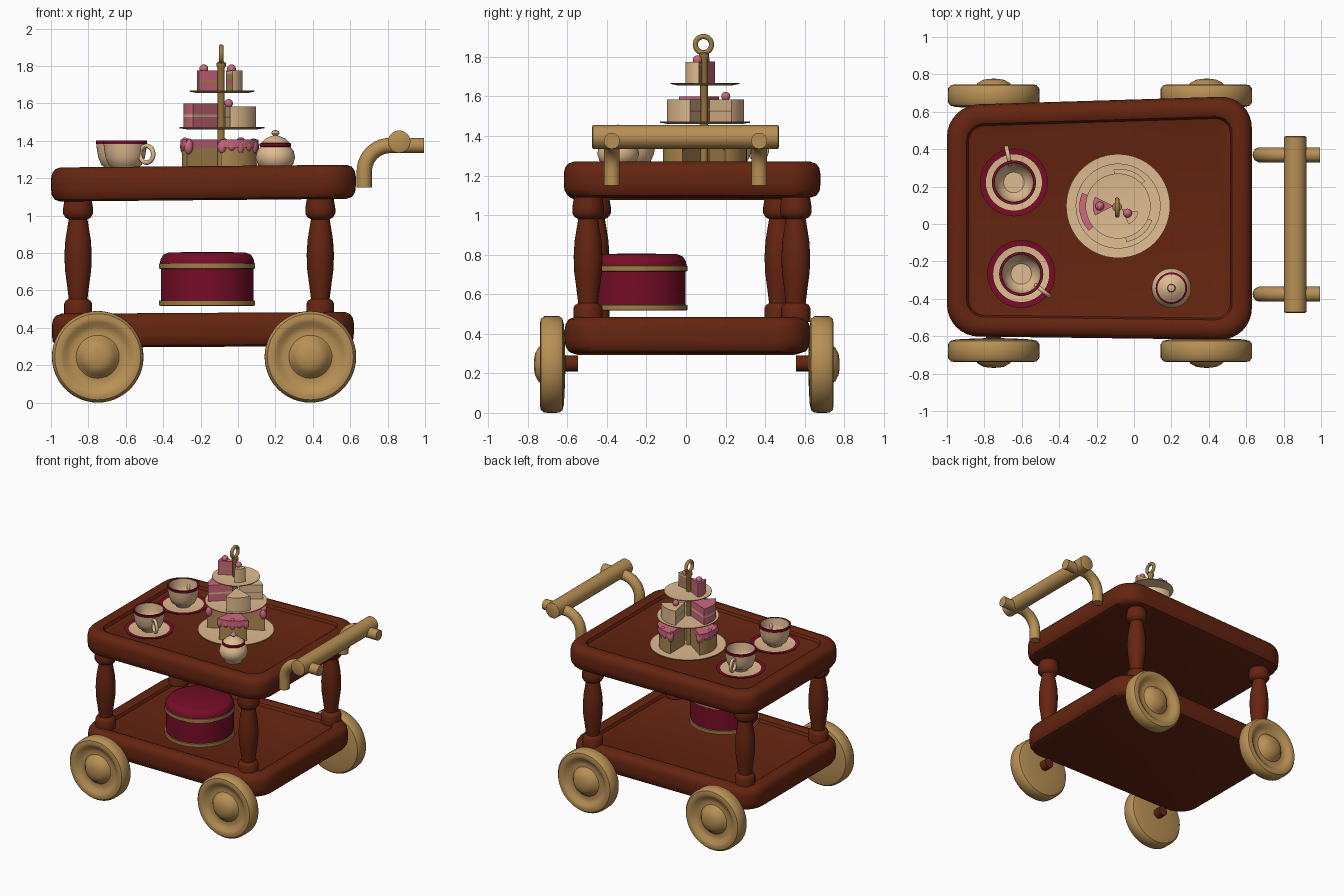
import bpy, bmesh
from math import sin, cos, pi, radians
from mathutils import Matrix, Vector

if "Cube" in bpy.data.objects:
    bpy.data.objects.remove(bpy.data.objects["Cube"])


def material(name, r, g, b):
    m = bpy.data.materials.new(name)
    m.use_nodes = True
    m.diffuse_color = (r, g, b, 1)
    bsdf = m.node_tree.nodes["Principled BSDF"]
    bsdf.inputs["Base Color"].default_value = (r, g, b, 1)
    bsdf.inputs["Roughness"].default_value = 0.6
    return m


MAHOGANY = material("mahogany", 0.13, 0.018, 0.005)
OAK = material("light oak", 0.48, 0.28, 0.09)
MAROON = material("maroon", 0.18, 0.004, 0.02)
CREAM = material("cream", 0.74, 0.50, 0.28)
PINK = material("pink icing", 0.62, 0.14, 0.21)
GOLD = material("gold", 0.36, 0.21, 0.06)
SPONGE = material("sponge", 0.42, 0.25, 0.08)


def loft(name, rings, mats, pick=lambda i, j: 0, matrix=Matrix()):
    """Skin equal-length rings, cap both ends; pick(strip, column) gives the material."""
    bm = bmesh.new()
    loops = [[bm.verts.new(matrix @ Vector(p)) for p in ring] for ring in rings]
    n = len(loops[0])
    for i in range(len(loops) - 1):
        for j in range(n):
            k = (j + 1) % n
            f = bm.faces.new((loops[i][j], loops[i][k], loops[i + 1][k], loops[i + 1][j]))
            f.material_index = pick(i, j)
    bm.faces.new(loops[0][::-1]).material_index = pick(0, 0)
    bm.faces.new(loops[-1]).material_index = pick(len(loops) - 2, 0)
    bmesh.ops.recalc_face_normals(bm, faces=bm.faces)
    me = bpy.data.meshes.new(name)
    bm.to_mesh(me)
    bm.free()
    for m in mats:
        me.materials.append(m)
    ob = bpy.data.objects.new(name, me)
    bpy.context.collection.objects.link(ob)
    return ob


def lathe(name, profile, at, mats, strips="", rot=0, n=40):
    """Turn (radius, height) points; strips holds one material digit per segment."""
    rings = [[(max(r, 0.004) * cos(2 * pi * j / n), max(r, 0.004) * sin(2 * pi * j / n), z)
              for j in range(n)] for r, z in profile]
    m = Matrix.Translation(at) @ Matrix.Rotation(radians(rot), 4, "X")
    return loft(name, rings, mats, lambda i, j: int(strips[i]) if strips else 0, m)


def ball(name, at, radius, mat, stretch=1):
    pts = [(radius * sin(pi * i / 8), -radius * stretch * cos(pi * i / 8)) for i in range(9)]
    return lathe(name, pts, at, [mat], n=16)


def torus(name, at, major, minor, mat, turn):
    """Upright ring whose plane holds z and the horizontal direction turn."""
    bpy.ops.mesh.primitive_torus_add(major_segments=32, minor_segments=10, location=at,
                                     major_radius=major, minor_radius=minor,
                                     rotation=(pi / 2, 0, turn))
    ob = bpy.context.object
    ob.name = name
    ob.data.materials.append(mat)


# Trays: rounded slabs with a soft rim and a shallow recess, a little wider at the handle end
def tray(name, z0, x0, x1, front, back, tilt):
    profile = [(.05, 0), (.02, .01), (.004, .035), (0, .07), (0, .12), (.006, .15), (.022, .172),
               (.05, .182), (.085, .182), (.105, .172), (.115, .15), (.13, .145)]
    rings = []
    for inset, z in profile:
        rad = .17 - inset * .75
        ring = []
        for c, (sx, sy) in enumerate([(1, 1), (-1, 1), (-1, -1), (1, -1)]):
            for s in range(9):
                a = pi / 2 * (c + s / 8)
                x = (x1 - inset - rad if sx > 0 else x0 + inset + rad) + rad * cos(a)
                t = (x - x0) / (x1 - x0)
                edge = back[0] + (back[1] - back[0]) * t if sy > 0 else \
                    front[0] + (front[1] - front[0]) * t
                ring.append((x, edge - sy * (inset + rad) + rad * sin(a), z0 + z + tilt * t))
        rings.append(ring)
    return loft(name, rings, [MAHOGANY])


tray("upper_tray", 1.075, -1, .63, (-.6, -.62), (.635, .685), .015)
tray("lower_tray", .293, -.995, .62, (-.6, -.615), (.6, .63), .01)

# Turned legs
leg = [(.074, .46), (.074, .53), (.066, .545), (.05, .555), (.058, .62), (.07, .71), (.073, .79),
       (.068, .87), (.055, .95), (.05, .98), (.068, .99), (.08, 1.01), (.08, 1.04), (.07, 1.1)]
for side, x, y in [("front_right", -.855, -.46), ("front_left", .44, -.495),
                   ("back_right", -.855, .47), ("back_left", .44, .555)]:
    lathe(side + "_leg", leg, (x, y, 0), [MAHOGANY], n=28)

# Wheels with domed hubs, and their axle stubs
wheel = [(0, -.008), (.12, -.004), (.2, 0), (.232, .008), (.244, .025), (.245, .06), (.244, .1),
         (.23, .117), (.205, .122), (.185, .115), (.165, .098), (.14, .09), (.115, .093),
         (.1, .108), (.085, .13), (.055, .146), (.025, .151), (0, .152)]
for x in (-.75, .387):
    for row, y, rot in (("front", -.617, 90), ("back", .625, -90)):
        lathe(row + "_wheel", wheel, (x, y, .245), [OAK], rot=rot, n=48)
        lathe(row + "_axle", [(.04, -.07), (.04, .02)], (x, y, .25), [MAHOGANY], rot=rot, n=16)

# Push handle: a bar on two bent arms
lathe("handle_bar", [(.05, -.475), (.06, -.47), (.06, .465), (.05, .47)],
      (.862, 0, 1.395), [OAK], rot=-90)
path = [(.675, 1.15), (.675, 1.2)]
path += [(.815 - .14 * cos(a * pi / 20), 1.235 + .14 * sin(a * pi / 20)) for a in range(11)]
path += [(.9, 1.375), (.995, 1.375)]
for y in (-.375, .37):
    cu = bpy.data.curves.new("handle_arm", "CURVE")
    cu.dimensions = "3D"
    cu.bevel_depth = .041
    cu.bevel_resolution = 5
    cu.use_fill_caps = True
    sp = cu.splines.new("POLY")
    sp.points.add(len(path) - 1)
    for p, (x, z) in zip(sp.points, path):
        p.co = (x, y, z, 1)
    cu.materials.append(OAK)
    bpy.context.collection.objects.link(bpy.data.objects.new("handle_arm", cu))

# Round box on the lower tray
lathe("round_box", [(.245, .517), (.257, .52), (.257, .545), (.248, .547), (.248, .715),
                    (.257, .717), (.257, .743), (.252, .745), (.25, .765), (.235, .79),
                    (.205, .803), (0, .806)],
      (-.165, -.25, 0), [MAROON, GOLD], "11100110000", n=56)

# Cups on saucers
cup = [(.055, 1.238), (.06, 1.25), (.088, 1.27), (.105, 1.31), (.112, 1.35), (.116, 1.383),
       (.118, 1.402), (.104, 1.402), (.1, 1.35), (.085, 1.29), (.055, 1.262), (0, 1.262)]
saucer = [(.08, 1.222), (.178, 1.242), (.181, 1.248), (.15, 1.246), (.08, 1.235), (0, 1.235)]
for x, y, turn in ((-.642, .222, 102), (-.603, -.267, -38)):
    a = radians(turn)
    lathe("cup", cup, (x, y, 0), [CREAM, MAROON], "00000110000")
    lathe("saucer", saucer, (x, y, 0), [CREAM, MAROON], "01100")
    torus("cup_handle", (x + .145 * cos(a), y + .145 * sin(a), 1.328), .045, .012, CREAM, a)

# Sugar bowl with lid
lathe("sugar_bowl", [(.06, 1.222), (.065, 1.245), (.095, 1.275), (.106, 1.31), (.098, 1.345),
                     (.08, 1.368), (.084, 1.372), (.084, 1.385), (.074, 1.39), (.055, 1.41),
                     (.025, 1.424), (.012, 1.428), (.022, 1.44), (.018, 1.452), (0, 1.457)],
      (.2, -.343, 0), [CREAM, MAROON], "00000111000000")

# Three-tier cake stand
SX, SY = -.085, .096
for tier, r, z in (("bottom", .278, 1.228), ("middle", .227, 1.46), ("top", .174, 1.656)):
    lathe(tier + "_plate", [(r * .8, z), (r, z + .007), (r, z + .013), (r * .9, z + .011), (0, z + .011)],
          (SX, SY, 0), [CREAM, GOLD], "0100", n=56)
lathe("stand_pole", [(.019, 1.23), (.019, 1.79), (.026, 1.8), (.026, 1.815), (.01, 1.825)],
      (SX - .005, SY - .005, 0), [GOLD], n=20)
torus("stand_ring", (SX - .005, SY - .008, 1.862), .041, .013, GOLD, pi / 2)


def wedge(name, angle, half, r, z, layers, crust=None):
    """Cake slice pointing at the pole, stacked from (height, material) layers."""
    mats = [m for _, m in layers] + ([crust] if crust else [])
    a0 = radians(angle)
    cx, cy = SX + .025 * cos(a0), SY + .025 * sin(a0)
    arc = [a0 + radians(half) * (s / 6 - 1) for s in range(13)]
    flat = [(cx, cy)] + [(cx + (r - .025) * cos(a), cy + (r - .025) * sin(a)) for a in arc]
    rings = [[(x, y, z) for x, y in flat]]
    for h, _ in layers:
        z += h
        rings.append([(x, y, z) for x, y in flat])
    return loft(name, rings, mats,
                lambda i, j: len(mats) - 1 if crust and 0 < j < 13 else i)


# Bottom tier: sponge slices with dripping icing
for angle in (-62, 58, 178):
    wedge("iced_slice", angle, 33, .215, 1.239, [(.13, SPONGE)])
    wedge("icing", angle, 35, .223, 1.365, [(.035, PINK), (.008, PINK)])
    for s, drop in zip((-30, -15, 0, 15, 30), (1.6, 1.1, 1.9, 1.2, 1.7)):
        a = radians(angle + s * .93)
        ball("icing_drip", (SX + .2 * cos(a), SY + .2 * sin(a), 1.37), .025, PINK, drop)

# Middle tier: one pink layer slice, two cream slices
wedge("pink_slice", 190, 34, .208, 1.471,
      [(.055, PINK), (.014, CREAM), (.035, PINK), (.024, PINK)])
for angle in (-50, 70):
    wedge("cream_slice", angle, 31, .2, 1.471, [(.05, CREAM), (.008, SPONGE), (.055, CREAM)], CREAM)
ball("middle_cherry", (SX + .035, SY + .105, 1.6), .023, PINK)

# Top tier: two small slices with cherries
wedge("small_pink_slice", 180, 27, .135, 1.667,
      [(.045, PINK), (.012, SPONGE), (.03, PINK), (.022, PINK)], PINK)
wedge("small_cream_slice", -38, 28, .115, 1.667,
      [(.04, SPONGE), (.02, PINK), (.03, SPONGE), (.018, CREAM)], CREAM)
ball("top_cherry", (SX - .098, SY, 1.784), .024, PINK)
ball("top_cherry", (SX + .05, SY - .038, 1.784), .024, PINK)

# Smooth shading with crisp edges
bpy.ops.object.select_all(action="DESELECT")
for ob in bpy.context.scene.objects:
    if ob.type == "MESH":
        ob.select_set(True)
        bpy.context.view_layer.objects.active = ob
bpy.ops.object.shade_smooth_by_angle(angle=radians(38))
